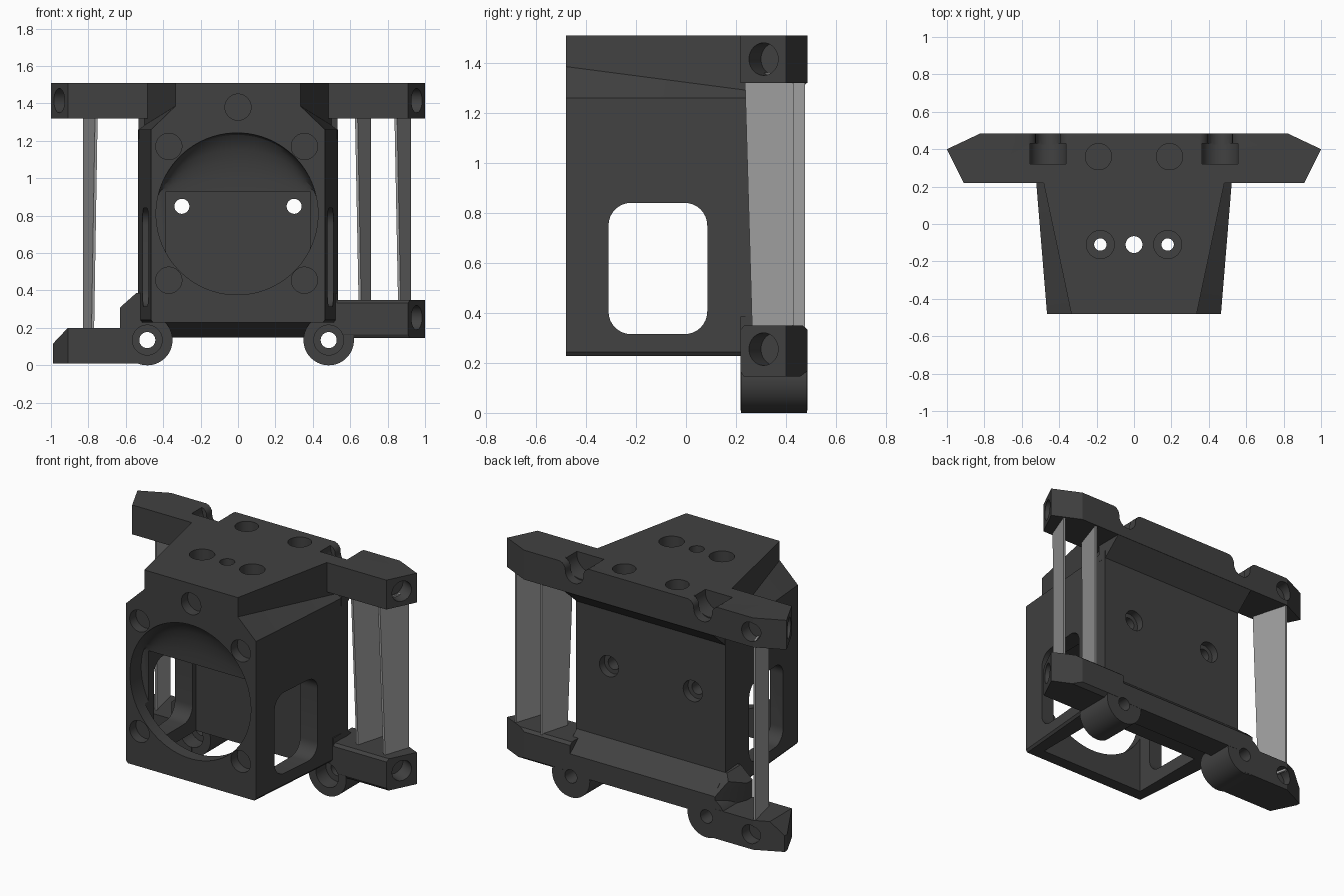
import bpy, bmesh, math
from mathutils import Vector

if "Cube" in bpy.data.objects:
    bpy.data.objects.remove(bpy.data.objects["Cube"])


def material(name, v):
    m = bpy.data.materials.new(name)
    m.diffuse_color = (v, v, v, 1)
    m.use_nodes = True
    m.node_tree.nodes["Principled BSDF"].inputs["Base Color"].default_value = m.diffuse_color
    return m


DARK = material("charcoal plastic", 0.053)
LIGHT = material("light grey", 0.34)


def loft(name, rings, mat=DARK, tri=False):
    """Solid through a series of rings with the same number of points."""
    bm = bmesh.new()
    rows = [[bm.verts.new(p) for p in ring] for ring in rings]
    n = len(rows[0])
    bm.faces.new(rows[0])
    bm.faces.new(rows[-1])
    for a, b in zip(rows, rows[1:]):
        for i in range(n):
            j = (i + 1) % n
            bm.faces.new((a[i], a[j], b[j], b[i]))
    bmesh.ops.recalc_face_normals(bm, faces=bm.faces)
    if tri:
        bmesh.ops.triangulate(bm, faces=[f for f in bm.faces if len(f.verts) == 4])
    me = bpy.data.meshes.new(name)
    bm.to_mesh(me)
    bm.free()
    ob = bpy.data.objects.new(name, me)
    bpy.context.collection.objects.link(ob)
    me.materials.append(mat)
    return ob


def prism_x(name, yz, x0, x1):
    return loft(name, [[(x, y, z) for y, z in yz] for x in (x0, x1)])


def prism_y(name, xz, y0, y1):
    return loft(name, [[(x, y, z) for x, z in xz] for y in (y0, y1)])


def prism_z(name, xy, z0, z1):
    return loft(name, [[(x, y, z) for x, y in xy] for z in (z0, z1)])


def cyl(p0, p1, r, name="cutter", n=40):
    p0, p1 = Vector(p0), Vector(p1)
    q = (p1 - p0).to_track_quat('Z', 'Y')
    ring = [q @ Vector((r * math.cos(t), r * math.sin(t), 0))
            for t in (2 * math.pi * i / n for i in range(n))]
    return loft(name, [[p + v for v in ring] for p in (p0, p1)])


def boolean(ob, cutter, op='DIFFERENCE'):
    m = ob.modifiers.new("cut", 'BOOLEAN')
    m.operation, m.object, m.solver = op, cutter, 'EXACT'
    bpy.context.view_layer.objects.active = ob
    bpy.ops.object.modifier_apply(modifier=m.name)
    bpy.data.objects.remove(cutter)


# Main housing: tapered box with notched upper shoulders
def housing_ring(y, w, top, z_in):
    half = [(w - 0.012, 0.228), (w, 0.243), (w, 1.26), (top, z_in), (top, 1.51)]
    return [(x, y, z) for x, z in half] + [(-x, y, z) for x, z in reversed(half)]


body = loft("housing", [housing_ring(-0.48, 0.465, 0.335, 1.385),
                        housing_ring(0.36, 0.534, 0.513, 1.275)], tri=True)

# Open-bottomed cavity, then the round front opening with its domed brow
boolean(body, prism_x("cavity", [(-0.40, 0.1), (0.12, 0.1), (0.12, 0.93), (-0.40, 0.93)],
                      -0.385, 0.385))
CX, CZ, R, N = -0.005, 0.81, 0.433, 72
arc = [(math.cos(t), math.sin(t)) for t in (2 * math.pi * (i + 0.5) / N for i in range(N))]


def brow_ring(y, k):
    ring = []
    for c, s in arc:
        z = CZ + R * s
        ring.append((CX + R * c, y, z - max(0, z - 0.928) * k))
    return ring


steps = [math.radians(15 * i) for i in range(7)]
boolean(body, loft("brow", [brow_ring(-0.55, 0)] +
                   [brow_ring(-0.475 + 0.11 * math.sin(a), 1 - math.cos(a)) for a in steps],
                   tri=True))

# Rounded side windows
win = []
for cy, cz, a0 in ((-0.005, 0.75, 0), (-0.22, 0.75, 90), (-0.22, 0.405, 180), (-0.005, 0.405, 270)):
    for k in range(9):
        t = math.radians(a0 + k * 11.25)
        win.append((cy + 0.09 * math.cos(t), cz + 0.09 * math.sin(t)))
boolean(body, prism_x("window", win, -0.8, 0.8))

# Screw holes in the front, back and top of the housing
for x, z in ((0, 1.38), (-0.37, 1.17), (0.355, 1.17), (-0.37, 0.455), (0.355, 0.455)):
    boolean(body, cyl((x, -0.6, z), (x, -0.415, z), 0.07))
for s in (-1, 1):
    boolean(body, cyl((s * 0.3, 0.05, 0.85), (s * 0.3, 0.5, 0.85), 0.04))
    boolean(body, cyl((s * 0.3, 0.31, 0.85), (s * 0.3, 0.5, 0.85), 0.068))
    boolean(body, cyl((s * 0.18, -0.11, 0.8), (s * 0.18, -0.11, 1.6), 0.033))
    boolean(body, cyl((s * 0.18, -0.11, 1.42), (s * 0.18, -0.11, 1.6), 0.075))
boolean(body, cyl((0, -0.11, 0.8), (0, -0.11, 1.6), 0.045))

# Top cross bar with pointed ends
OUT = [(0.91, 0.218), (1.0, 0.40), (0.82, 0.485)]
OUTLINE = OUT + [(-x, y) for x, y in reversed(OUT)]
top_bar = prism_z("top_bar", OUTLINE, 1.32, 1.51)

# Flared gully section: round bottom with softened upper lips
half = [(0.065 * math.sin(t), 1.455 - 0.065 * math.cos(t))
        for t in (math.radians(15 * i) for i in range(1, 7))]
half += [(0.115 - 0.05 * math.cos(t), 1.461 + 0.05 * math.sin(t))
         for t in (math.radians(18 * i) for i in range(6))] + [(0.115, 1.6)]
GULLY = [(0, 1.39)] + half + [(-x, z) for x, z in reversed(half)]

for s in (-1, 1):
    for ob in (top_bar, body):
        boolean(ob, cyl((s * 0.46, 0.32, 1.495), (s * 0.46, 0.43, 1.495), 0.098))
    boolean(top_bar, prism_y("gully", [(s * 0.46 + x, z) for x, z in GULLY], 0.425, 0.6))
    # end sockets
    boolean(top_bar, cyl((s * 1.0, 0.288, 1.415), (s * 0.86, 0.358, 1.415), 0.065))
    # top screw holes
    for ob in (top_bar, body):
        boolean(ob, cyl((s * 0.19, 0.36, 1.40), (s * 0.19, 0.36, 1.6), 0.07))
boolean(top_bar, cyl((-0.80, 0.55, 1.415), (-0.80, 0.41, 1.415), 0.062))

# Sloped web beneath the top bar
prism_x("top_bar_web", [(0.30, 1.33), (0.484, 1.33), (0.484, 1.32), (0.36, 1.21), (0.30, 1.21)],
        -0.532, 0.532)

# Lower cross bar: sloped centre, high right arm, low left arm
SLOPE = [(0.485, 0.28), (0.36, 0.385), (0.218, 0.385)]
centre = prism_x("lower_bar", [(0.218, 0.23), (0.32, 0.15), (0.485, 0.15)] + SLOPE, -0.535, 0.53)
right_arm = prism_z("lower_right_arm", [(0.49, 0.218)] + OUT + [(0.49, 0.485)], 0.145, 0.35)
boolean(right_arm, prism_x("edges", [(0.215, 0.17), (0.235, 0.14), (0.45, 0.14), (0.49, 0.17),
                                     (0.49, 0.33), (0.465, 0.351), (0.235, 0.351),
                                     (0.215, 0.33)], 0.4, 1.1), 'INTERSECT')
left_arm = prism_y("lower_left_arm", [(-0.99, 0.01), (-0.99, 0.115), (-0.91, 0.2), (-0.63, 0.2),
                                      (-0.63, 0.31), (-0.54, 0.39), (-0.485, 0.39),
                                      (-0.485, 0.01)], 0.218, 0.485)
boolean(left_arm, prism_z("outline", OUTLINE, -0.2, 0.6), 'INTERSECT')
boolean(left_arm, prism_x("slope", [(0.1, -0.1), (0.6, -0.1), (0.6, 0.18), SLOPE[1], (0.1, 0.386)],
                          -1.2, 0), 'INTERSECT')
boolean(left_arm, prism_z("gusset_cut", [(-0.54, 0.5), (-0.7, 0.5), (-0.7, 0.25), (-0.64, 0.25)],
                          0.2, 0.6))
boolean(right_arm, cyl((1.0, 0.288, 0.255), (0.86, 0.358, 0.255), 0.065))
boolean(left_arm, cyl((-0.80, 0.55, 0.105), (-0.80, 0.41, 0.105), 0.06))

# Round hinge lugs, bored through the bar
for s, side in ((-1, "left"), (1, "right")):
    lug = cyl((s * 0.485, 0.22, 0.135), (s * 0.485, 0.484, 0.135), 0.135, side + "_lug", 56)
    for ob in (lug, centre, left_arm if s < 0 else right_arm):
        boolean(ob, cyl((s * 0.485, 0.1, 0.135), (s * 0.485, 0.6, 0.135), 0.043))
        boolean(ob, cyl((s * 0.485, 0.1, 0.135), (s * 0.485, 0.32, 0.135), 0.08))


# Thin slanted struts joining the bars, narrower at the bottom
def strut(name, s, x, y, dx, dy, z0):
    def level(f, z):
        a, b, t = (x + 0.02 * f, y + 0.03 * f), (x + dx, y + dy), 0.007
        return [(s * px, py, z) for px, py in
                ((a[0] - t, a[1]), (a[0] + t, a[1]), (b[0] + t, b[1]), (b[0] - t, b[1]))]
    loft(name, [level(1, z0), level(0, 1.36)], LIGHT)


strut("right_outer_strut", 1, 0.843, 0.235, 0.075, 0.195, 0.32)
strut("right_inner_strut", 1, 0.632, 0.26, 0.072, 0.215, 0.32)
strut("left_strut", -1, 0.757, 0.24, 0.066, 0.235, 0.15)

# Smooth the round walls, keep the edges sharp
bpy.ops.object.select_all(action='DESELECT')
for ob in bpy.data.objects:
    ob.select_set(True)
bpy.context.view_layer.objects.active = body
bpy.ops.object.shade_smooth_by_angle(angle=math.radians(25))
